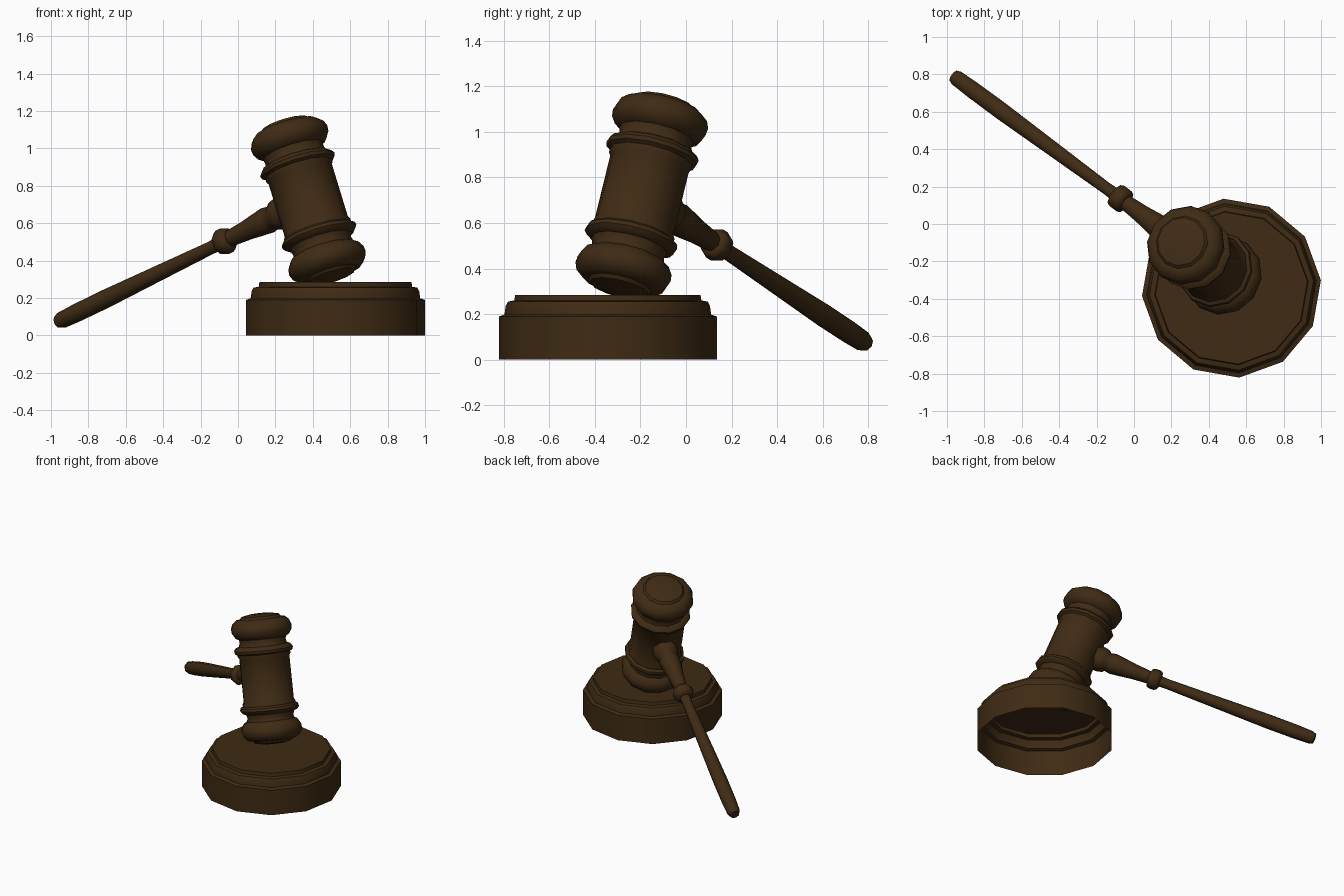
import bpy, bmesh, math
from mathutils import Vector, Matrix

if "Cube" in bpy.data.objects:
    bpy.data.objects.remove(bpy.data.objects["Cube"])

wood = bpy.data.materials.new("dark_wood")
wood.diffuse_color = (0.05, 0.024, 0.007, 1)
wood.use_nodes = True
wood.node_tree.nodes["Principled BSDF"].inputs["Base Color"].default_value = wood.diffuse_color


def lathe(name, profile, sides, origin, frame, phase=0.0, smooth=35):
    """Revolve (radius, height) points about the frame's z axis; radius 0 closes to a pole."""
    bm = bmesh.new()
    rings = []
    for r, h in profile:
        if r == 0:
            rings.append([bm.verts.new((0, 0, h))] * sides)
        else:
            rings.append([bm.verts.new((r * math.cos(phase + math.tau * i / sides),
                                        r * math.sin(phase + math.tau * i / sides), h))
                          for i in range(sides)])
    for lo, hi in zip(rings, rings[1:]):
        for i in range(sides):
            j = (i + 1) % sides
            bm.faces.new(list(dict.fromkeys((lo[i], lo[j], hi[j], hi[i]))))
    mesh = bpy.data.meshes.new(name)
    bm.to_mesh(mesh)
    bm.free()
    obj = bpy.data.objects.new(name, mesh)
    bpy.context.collection.objects.link(obj)
    obj.matrix_world = Matrix.Translation(origin) @ frame.to_4x4()
    mesh.materials.append(wood)
    bpy.context.view_layer.objects.active = obj
    bpy.ops.object.select_all(action='DESELECT')
    obj.select_set(True)
    bpy.ops.object.shade_smooth_by_angle(angle=math.radians(smooth))
    return obj


# Head and handle axes, square to each other
centre = Vector((0.376, -0.194, 0.721))
head_axis = Vector((-0.284, 0.228, 0.931)).normalized()
handle_axis = Vector((-0.752, 0.553, -0.361))
handle_axis = (handle_axis - head_axis * handle_axis.dot(head_axis)).normalized()
side_axis = head_axis.cross(handle_axis)
head_frame = Matrix((handle_axis, side_axis, head_axis)).transposed()
handle_frame = Matrix((side_axis, head_axis, handle_axis)).transposed()

# Sound block: stepped disc, open underneath
lathe("sound_block", [(0.48, 0), (0.48, 0.19), (0.455, 0.198), (0.45, 0.235), (0.44, 0.255),
                      (0.412, 0.26), (0.408, 0.285), (0, 0.285)],
      12, Vector((0.521, -0.343, 0)), Matrix.Identity(3), math.radians(5))

# Head: barrel, raised ring, neck and rounded knob, mirrored to the other end
half = [(0.178, 0.15), (0.187, 0.165), (0.187, 0.178), (0.205, 0.19), (0.209, 0.208),
        (0.196, 0.225), (0.172, 0.235), (0.163, 0.262), (0.168, 0.285), (0.192, 0.298),
        (0.212, 0.33), (0.215, 0.36), (0.203, 0.392), (0.172, 0.418), (0.145, 0.422),
        (0.132, 0.438), (0.08, 0.449), (0, 0.453)]
lathe("head", [(r, -h) for r, h in reversed(half)] + half, 12, centre, head_frame)

# Handle: socket, flared neck, collar and long swelling grip
lathe("handle", [(0, 0.1), (0.085, 0.1), (0.088, 0.2), (0.08, 0.235), (0.066, 0.25), (0.073, 0.29),
                 (0.066, 0.35), (0.054, 0.44), (0.045, 0.555), (0.064, 0.562), (0.072, 0.58),
                 (0.072, 0.615), (0.062, 0.635), (0.037, 0.642), (0.035, 0.7), (0.043, 1.1),
                 (0.05, 1.45), (0.049, 1.65), (0.045, 1.76), (0.034, 1.787), (0, 1.793)],
      8, centre, handle_frame, math.radians(22.5), 50)
